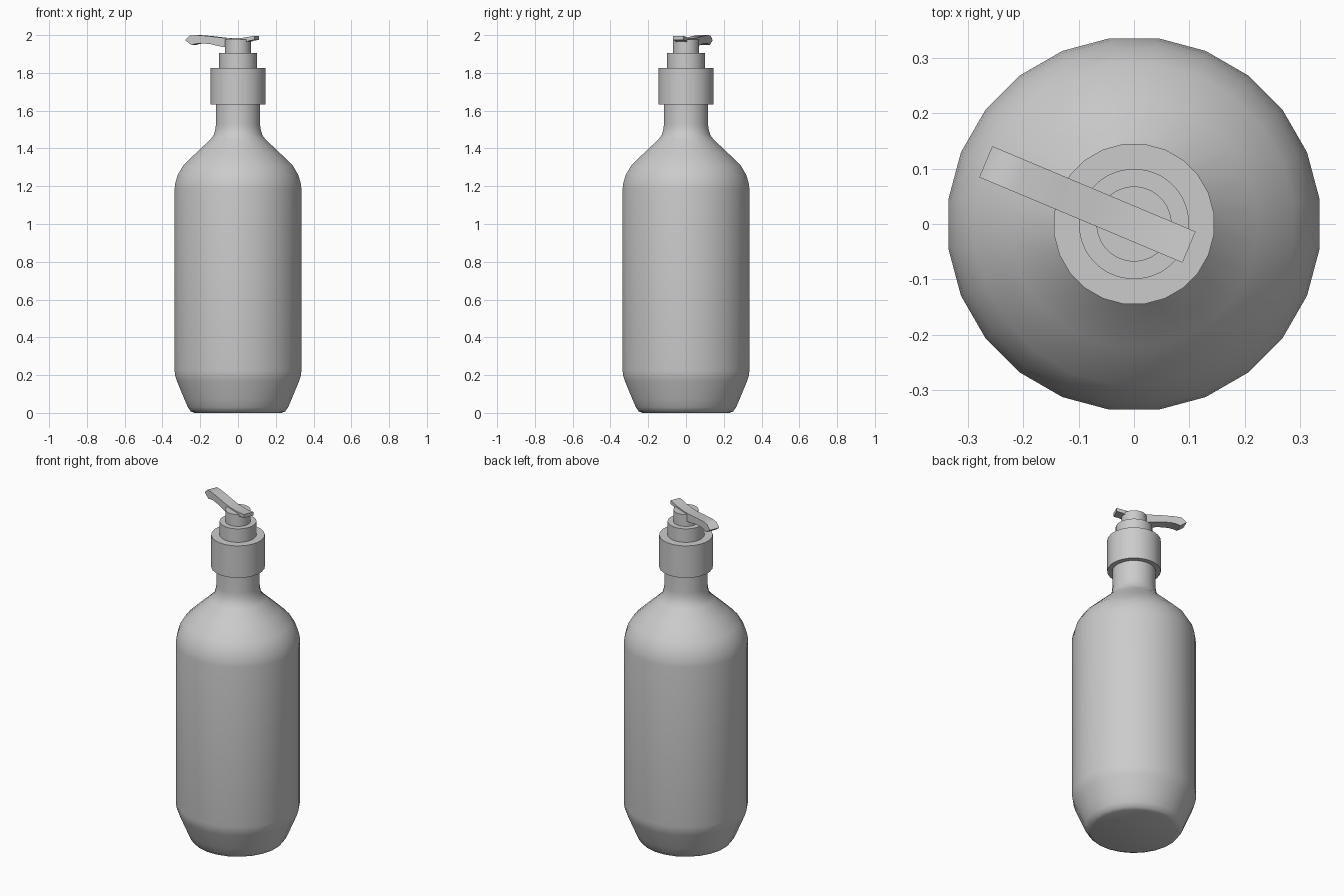
import bpy, bmesh, math
from mathutils import Matrix

cube = bpy.data.objects.get("Cube")
if cube:
    bpy.data.objects.remove(cube, do_unlink=True)

# One plain grey for every part
GREY = (0.6, 0.6, 0.6, 1.0)
mat = bpy.data.materials.new("light grey")
mat.use_nodes = True
mat.diffuse_color = GREY
bsdf = mat.node_tree.nodes["Principled BSDF"]
bsdf.inputs["Base Color"].default_value = GREY
bsdf.inputs["Roughness"].default_value = 0.6


def finish(name, bm, angle=35):
    bmesh.ops.recalc_face_normals(bm, faces=bm.faces)
    mesh = bpy.data.meshes.new(name)
    bm.to_mesh(mesh)
    bm.free()
    mesh.materials.append(mat)
    obj = bpy.data.objects.new(name, mesh)
    bpy.context.collection.objects.link(obj)
    bpy.ops.object.select_all(action='DESELECT')
    obj.select_set(True)
    bpy.context.view_layer.objects.active = obj
    bpy.ops.object.shade_smooth_by_angle(angle=math.radians(angle))
    return obj


def lathe(name, profile, sides):
    """Closed turned solid from (radius, height) points, flat side to the front."""
    bm = bmesh.new()
    rings = []
    for r, z in profile:
        turn = [2 * math.pi * (i + 0.5) / sides for i in range(sides)]
        rings.append([bm.verts.new((r * math.cos(a), r * math.sin(a), z)) for a in turn])
    for low, high in zip(rings, rings[1:]):
        for i in range(sides):
            j = (i + 1) % sides
            bm.faces.new((low[i], low[j], high[j], high[i]))
    bm.faces.new(rings[0][::-1])
    bm.faces.new(rings[-1])
    return finish(name, bm)


# Bottle: tapered foot, straight body, rounded shoulder and neck
lathe("bottle", [
    (0.232, 0.0), (0.252, 0.008), (0.268, 0.03), (0.285, 0.07),
    (0.327, 0.17), (0.335, 0.195), (0.339, 0.225),
    (0.339, 1.185), (0.335, 1.215), (0.322, 1.26), (0.292, 1.31),
    (0.225, 1.375), (0.150, 1.445), (0.130, 1.47), (0.120, 1.505),
    (0.118, 1.53), (0.118, 1.64)], 24)

# Pump: collar, stepped ring and plunger
lathe("collar", [(0.146, 1.633), (0.146, 1.825)], 24)
lathe("pump_ring", [(0.100, 1.82), (0.100, 1.906)], 32)
lathe("plunger", [(0.068, 1.90), (0.068, 1.977)], 32)

# Spout: (distance along, top height, bottom distance, bottom height)
sections = [
    (-0.291, 1.973, -0.254, 1.947),
    (-0.264, 1.998, -0.235, 1.953),
    (-0.225, 2.000, -0.205, 1.957),
    (-0.150, 1.994, -0.150, 1.953),
    (-0.080, 1.986, -0.080, 1.938),
    (-0.030, 1.983, -0.030, 1.935),
    (0.040, 1.986, 0.040, 1.955),
    (0.075, 1.991, 0.075, 1.970),
    (0.108, 1.996, 0.108, 1.975)]
bm = bmesh.new()
half = 0.0305
loops = []
for ut, zt, ub, zb in sections:
    loops.append([bm.verts.new(p) for p in (
        (ut, -half, zt), (ut, half, zt), (ub, half, zb), (ub, -half, zb))])
for a, b in zip(loops, loops[1:]):
    for i in range(4):
        j = (i + 1) % 4
        bm.faces.new((a[i], a[j], b[j], b[i]))
bm.faces.new(loops[0])
bm.faces.new(loops[-1][::-1])
bm.transform(Matrix.Rotation(math.radians(-22.8), 4, 'Z'))
finish("spout", bm, 50)
